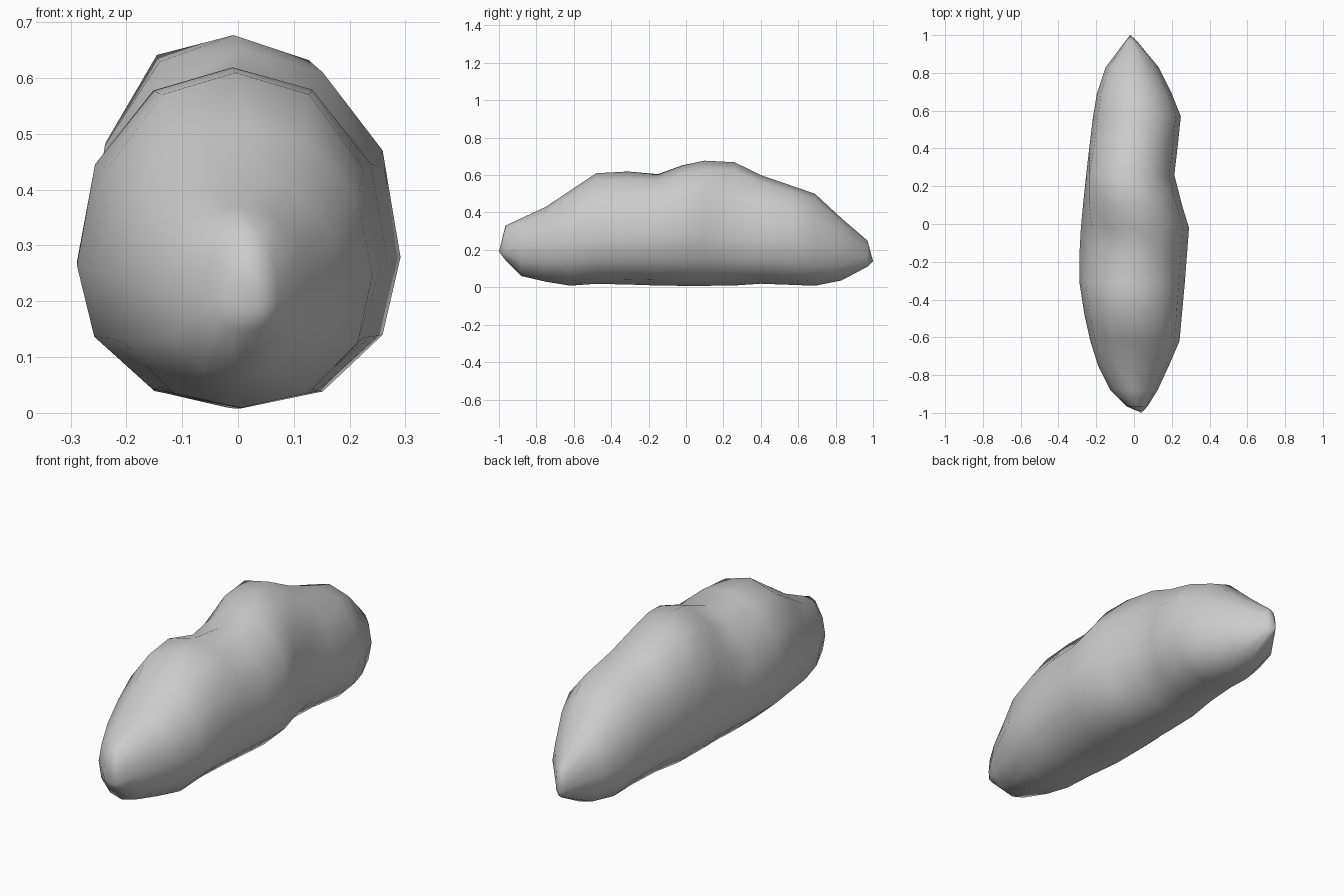
import bpy, bmesh, math
from math import sin, cos, pi

if "Cube" in bpy.data.objects:
    bpy.data.objects.remove(bpy.data.objects["Cube"])

SIDES = 12

# Outline profiles along the length: (y, value)
TOP = [(-1, .21), (-.965, .33), (-.75, .43), (-.63, .51), (-.48, .61), (-.32, .62), (-.15, .605),
       (-.03, .65), (.1, .677), (.29, .667), (.4, .60), (.69, .50), (.83, .37), (.97, .25), (1, .15)]
BOTTOM = [(-1, .18), (-.88, .06), (-.75, .03), (-.59, .004), (-.47, .02), (-.1, .008), (.24, .008),
          (.38, .02), (.7, .008), (.87, .045), (.97, .11), (1, .13)]
LEFT = [(-1, .03), (-.95, -.07), (-.83, -.165), (-.56, -.25), (-.27, -.295), (0, -.28), (.2, -.26),
        (.55, -.22), (.79, -.18), (.97, -.045), (1, -.03)]
RIGHT = [(-1, .05), (-.88, .125), (-.63, .24), (-.3, .27), (-.01, .292), (.23, .21), (.4, .23),
         (.59, .25), (.83, .13), (1, -.01)]
MIDDLE = [(-1, .2), (-.6, .25), (0, .28), (.5, .26), (.97, .17), (1, .14)]


def at(profile, y):
    for (a, u), (b, v) in zip(profile, profile[1:]):
        if y <= b:
            return u + (v - u) * (y - a) / (b - a)
    return profile[-1][1]


def section_point(y, k):
    a = 2 * pi * k / SIDES
    c, s = cos(a), sin(a)
    r = (abs(c) ** 2.2 + abs(s) ** 2.2) ** (-1 / 2.2)
    # hollow in the upper left flank, with a fuller shoulder behind it
    if k in (4, 5):
        r *= 1 - .13 * math.exp(-((y + .08) / .13) ** 2)
        r *= 1 + .05 * math.exp(-((y - .25) / .12) ** 2)
    left, right, mid = at(LEFT, y), at(RIGHT, y), at(MIDDLE, y)
    cx = (left + right) / 2
    x = cx + c * r * (right - left) / 2
    z = mid + s * r * (at(TOP, y) - mid if s > 0 else mid - at(BOTTOM, y))
    return x, y, z


# Boulder body: cross-sections skinned along y, closed to a blunt point at both ends
bm = bmesh.new()
stations = [-.965, -.88, -.75, -.62, -.48, -.31, -.15, -.02, .1, .26, .4, .57, .69, .83, .97]
rings = [[bm.verts.new(section_point(y, k)) for k in range(SIDES)] for y in stations]
for a, b in zip(rings, rings[1:]):
    for k in range(SIDES):
        n = (k + 1) % SIDES
        bm.faces.new((a[k], a[n], b[n], b[k]))
for ring, tip in ((rings[0], (.04, -1, .19)), (rings[-1], (-.02, 1, .14))):
    v = bm.verts.new(tip)
    for k in range(SIDES):
        bm.faces.new((ring[k], ring[(k + 1) % SIDES], v))
bmesh.ops.recalc_face_normals(bm, faces=bm.faces)
for f in bm.faces:
    f.smooth = True

mesh = bpy.data.meshes.new("boulder")
bm.to_mesh(mesh)
bm.free()
obj = bpy.data.objects.new("boulder", mesh)
bpy.context.collection.objects.link(obj)
